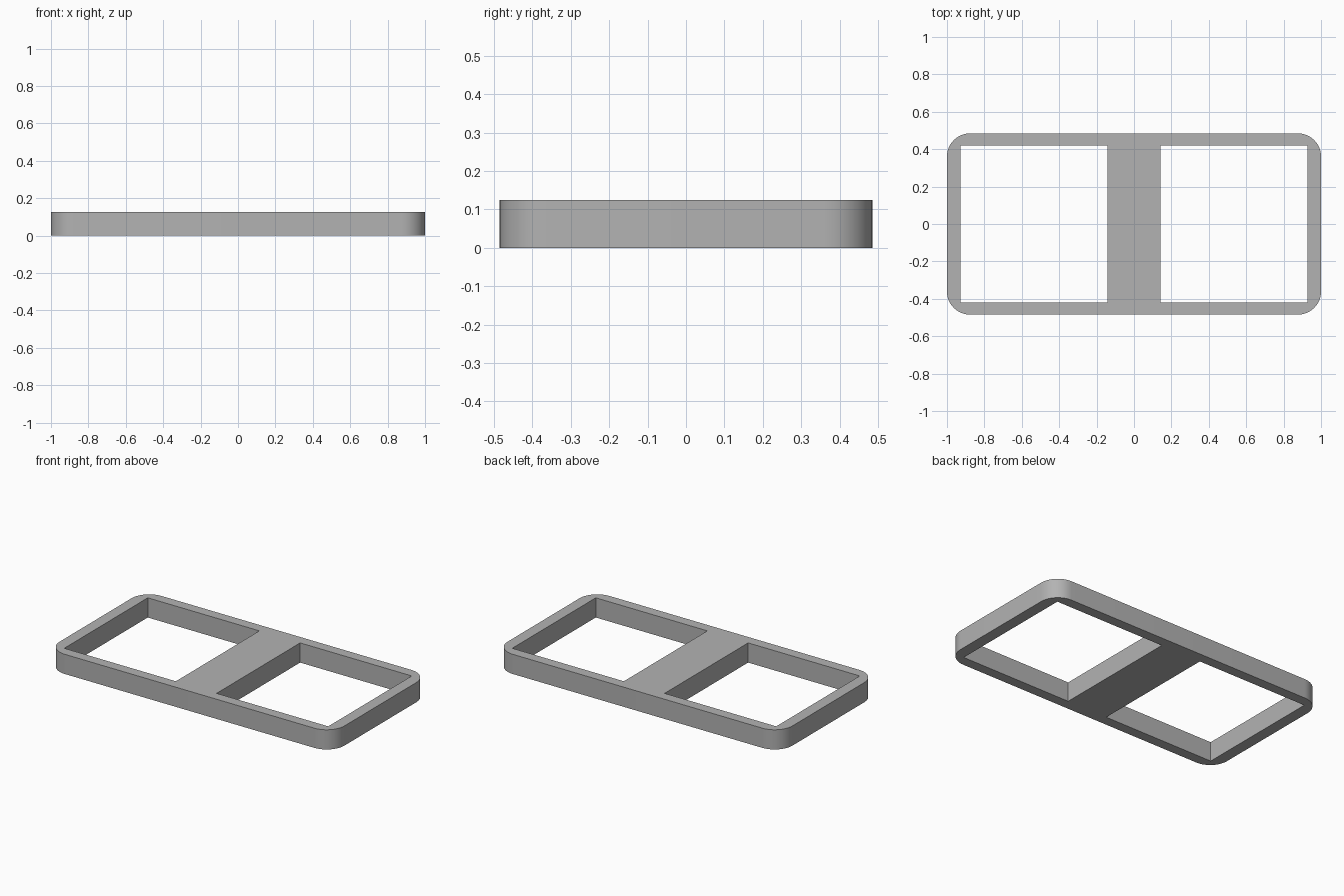
import bpy
import bmesh
from math import radians
from mathutils import Matrix

cube = bpy.data.objects.get("Cube")
if cube:
    bpy.data.objects.remove(cube, do_unlink=True)

LENGTH, DEPTH, HEIGHT = 2.0, 0.97, 0.125
CORNER = 0.125
HOLE_INNER, HOLE_OUTER, HOLE_DEPTH = 0.143, 0.927, 0.838

grey = bpy.data.materials.new("plain grey")
grey.use_nodes = True
colour = (0.45, 0.45, 0.45, 1)
grey.diffuse_color = colour
grey.node_tree.nodes["Principled BSDF"].inputs["Base Color"].default_value = colour


def box(name, size, centre, corner=0):
    """Box with optionally rounded vertical edges."""
    bm = bmesh.new()
    bmesh.ops.create_cube(bm, size=1, matrix=Matrix.Translation(centre) @ Matrix.Diagonal((*size, 1)))
    if corner:
        upright = [e for e in bm.edges
                   if abs(e.verts[0].co.z - e.verts[1].co.z) > size[2] / 2]
        bmesh.ops.bevel(bm, geom=upright, offset=corner, segments=12,
                        profile=0.5, affect='EDGES')
    mesh = bpy.data.meshes.new(name)
    bm.to_mesh(mesh)
    bm.free()
    mesh.materials.append(grey)
    obj = bpy.data.objects.new(name, mesh)
    bpy.context.collection.objects.link(obj)
    return obj


# Rounded slab
frame = box("double_window_frame", (LENGTH, DEPTH, HEIGHT), (0, 0, HEIGHT / 2), CORNER)
bpy.ops.object.select_all(action='DESELECT')
bpy.context.view_layer.objects.active = frame
frame.select_set(True)

# Two openings either side of the wide middle bar
for side, name in ((-1, "right_opening"), (1, "left_opening")):
    cutter = box(name, (HOLE_OUTER - HOLE_INNER, HOLE_DEPTH, HEIGHT * 3),
                 (side * (HOLE_INNER + HOLE_OUTER) / 2, 0, HEIGHT / 2))
    cutter.hide_render = True
    cut = frame.modifiers.new(name, 'BOOLEAN')
    cut.operation = 'DIFFERENCE'
    cut.solver = 'EXACT'
    cut.object = cutter
    bpy.ops.object.modifier_apply(modifier=cut.name)
    bpy.data.objects.remove(cutter, do_unlink=True)

# Smooth corners, crisp rims
bpy.ops.object.shade_smooth_by_angle(angle=radians(30))
